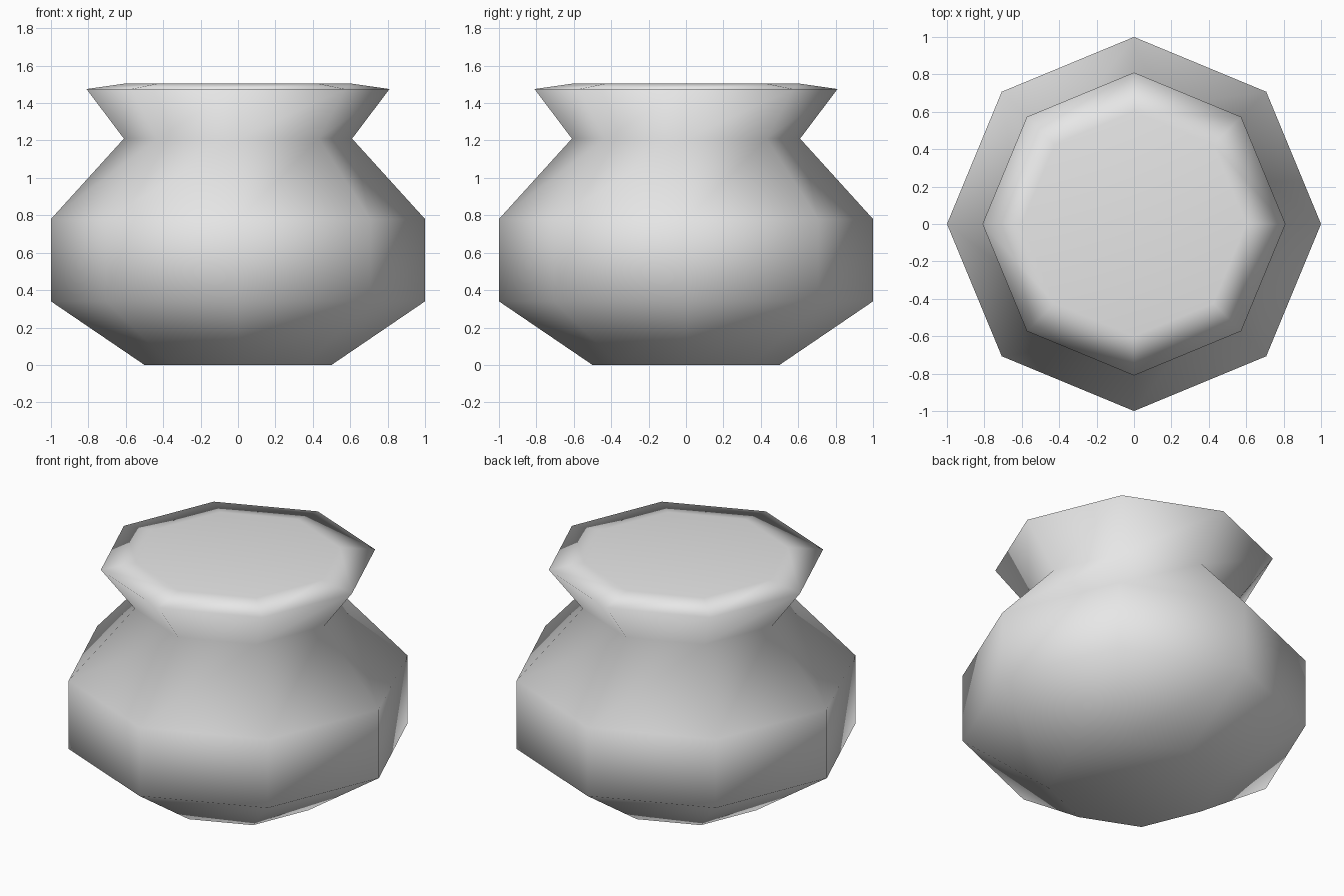
import bpy
import bmesh
from math import cos, sin, tau

SIDES = 8

# Remove the default cube
cube = bpy.data.objects.get("Cube")
if cube:
    bpy.data.objects.remove(cube, do_unlink=True)


def make_material(name, rgb):
    mat = bpy.data.materials.new(name)
    mat.use_nodes = True
    color = (*rgb, 1.0)
    mat.diffuse_color = color
    mat.node_tree.nodes["Principled BSDF"].inputs["Base Color"].default_value = color
    return mat


def lathe(name, profile, mat):
    """Closed, smooth-shaded solid of revolution from (radius, height) points."""
    bm = bmesh.new()
    rings = [
        [bm.verts.new((r * cos(tau * i / SIDES), r * sin(tau * i / SIDES), z))
         for i in range(SIDES)]
        for r, z in profile
    ]
    for low, high in zip(rings, rings[1:]):
        for i in range(SIDES):
            j = (i + 1) % SIDES
            bm.faces.new((low[i], low[j], high[j], high[i]))
    bm.faces.new(rings[0][::-1])
    bm.faces.new(rings[-1])
    for face in bm.faces:
        face.smooth = True
    mesh = bpy.data.meshes.new(name)
    bm.to_mesh(mesh)
    bm.free()
    mesh.materials.append(mat)
    obj = bpy.data.objects.new(name, mesh)
    bpy.context.collection.objects.link(obj)
    return obj


# Pot: foot, belly, narrow neck, flared rim and slightly raised top
pot_profile = [
    (0.50, 0.00),
    (1.00, 0.34),
    (1.00, 0.78),
    (0.61, 1.21),
    (0.81, 1.475),
    (0.60, 1.505),
]
lathe("pot", pot_profile, make_material("light grey", (0.8, 0.8, 0.8)))
